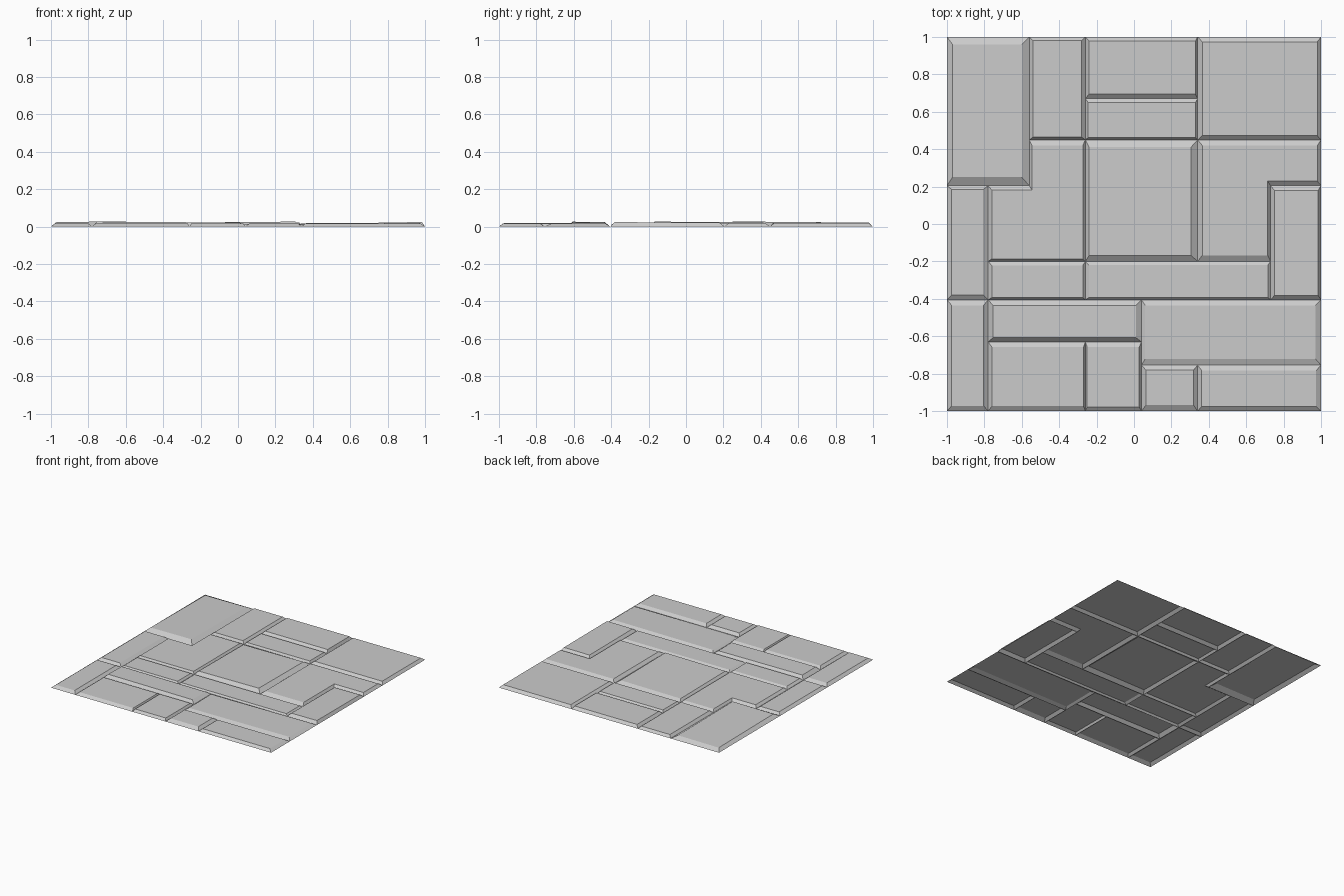
import bpy
from mathutils import Vector

if "Cube" in bpy.data.objects:
    bpy.data.objects.remove(bpy.data.objects["Cube"])

# Shared joint lines of the paving
XA, XB, XC, XD, XE, XF = -0.78, -0.56, -0.26, 0.04, 0.34, 0.73
YA, YB, YC, YD, YE, YF, YG = -0.755, -0.63, -0.405, -0.20, 0.205, 0.45, 0.67


def slab(name, outline, bevels, h=0.019, tilt=(0, 0)):
    """Open-bottomed stone: counter-clockwise square-cornered outline, a bevel width per edge."""
    n = len(outline)
    cx = (min(p[0] for p in outline) + max(p[0] for p in outline)) / 2
    cy = (min(p[1] for p in outline) + max(p[1] for p in outline)) / 2
    top = []
    for i, p in enumerate(outline):
        q = Vector(p)
        for j in (i - 1, i):
            d = (Vector(outline[(j + 1) % n]) - Vector(outline[j])).normalized()
            q += Vector((-d.y, d.x)) * bevels[j]
        top.append((q.x, q.y, h + tilt[0] * (q.x - cx) + tilt[1] * (q.y - cy)))
    verts = [(x, y, 0) for x, y in outline] + top
    faces = [tuple(range(n, 2 * n))]
    faces += [(i, (i + 1) % n, n + (i + 1) % n, n + i) for i in range(n)]
    me = bpy.data.meshes.new(name)
    me.from_pydata(verts, [], faces)
    ob = bpy.data.objects.new(name, me)
    bpy.context.collection.objects.link(ob)


def block(name, x0, x1, y0, y1, bevels=(.025, .02, .025, .02), h=0.019, tilt=(0, 0)):
    """Rectangular stone; bevels run bottom, right, top, left."""
    slab(name, [(x0, y0), (x1, y0), (x1, y1), (x0, y1)], bevels, h, tilt)


# Back row
block("slab_back_left", -1, XB, YE, 1, (.045, .04, .04, .03), .023, (.008, -.009))
block("slab_back_narrow", XB, XC, YF, 1, (.014, .02, .02, .02))
block("slab_back_middle", XC, XE, YG, 1, (.025, .012, .022, .02), .021)
block("slab_back_strip", XC, XE, YF, YG, (.012, .012, .02, .015), .016)
block("slab_back_right", XE, 1, YF, 1, (.022, .02, .026, .025), .02)

# Middle row
block("slab_mid_left", -1, XA, YC, YE, (.025, .026, .02, .025), .018)
slab("slab_corner_left",
     [(XA, YD), (XC, YD), (XC, YF), (XB, YF), (XB, YE), (XA, YE)],
     (.014, .014, .03, .015, .024, .02), .017)
block("slab_centre", XC, XE, YD, YF, (.032, .034, .038, .02), .022, (.009, -.008))
slab("slab_corner_right",
     [(XE, YD), (XF, YD), (XF, YE), (1, YE), (1, YF), (XE, YF)],
     (.032, .015, .024, .02, .03, .025), .02)
block("slab_mid_right", XF, 1, YC, YE, (.024, .016, .026, .022), .022, (.006, -.004))

# Narrow strips
block("strip_left", XA, XC, YC, YD, (.012, .014, .022, .02), .015)
block("strip_right", XC, XF, YC, YD, (.012, .014, .02, .02), .013)

# Front row
block("slab_front_left", -1, XA, -1, YC, (.028, .024, .03, .025), .019)
block("slab_front_raised", XA, XD, YB, YC, (.022, .03, .03, .026), .023, (-.006, -.01))
block("slab_front_wide", XD, 1, YA, YC, (.034, .03, .03, .02), .015, (.006, .01))
block("slab_front_a", XA, XC, -1, YB, (.026, .01, .028, .02), .018)
block("slab_front_b", XC, XD, -1, YB, (.022, .012, .028, .01), .017)
block("slab_front_small", XD, XE, -1, YA, (.032, .022, .026, .024), .02)
block("slab_front_right", XE, 1, -1, YA, (.024, .026, .028, .022), .018)
